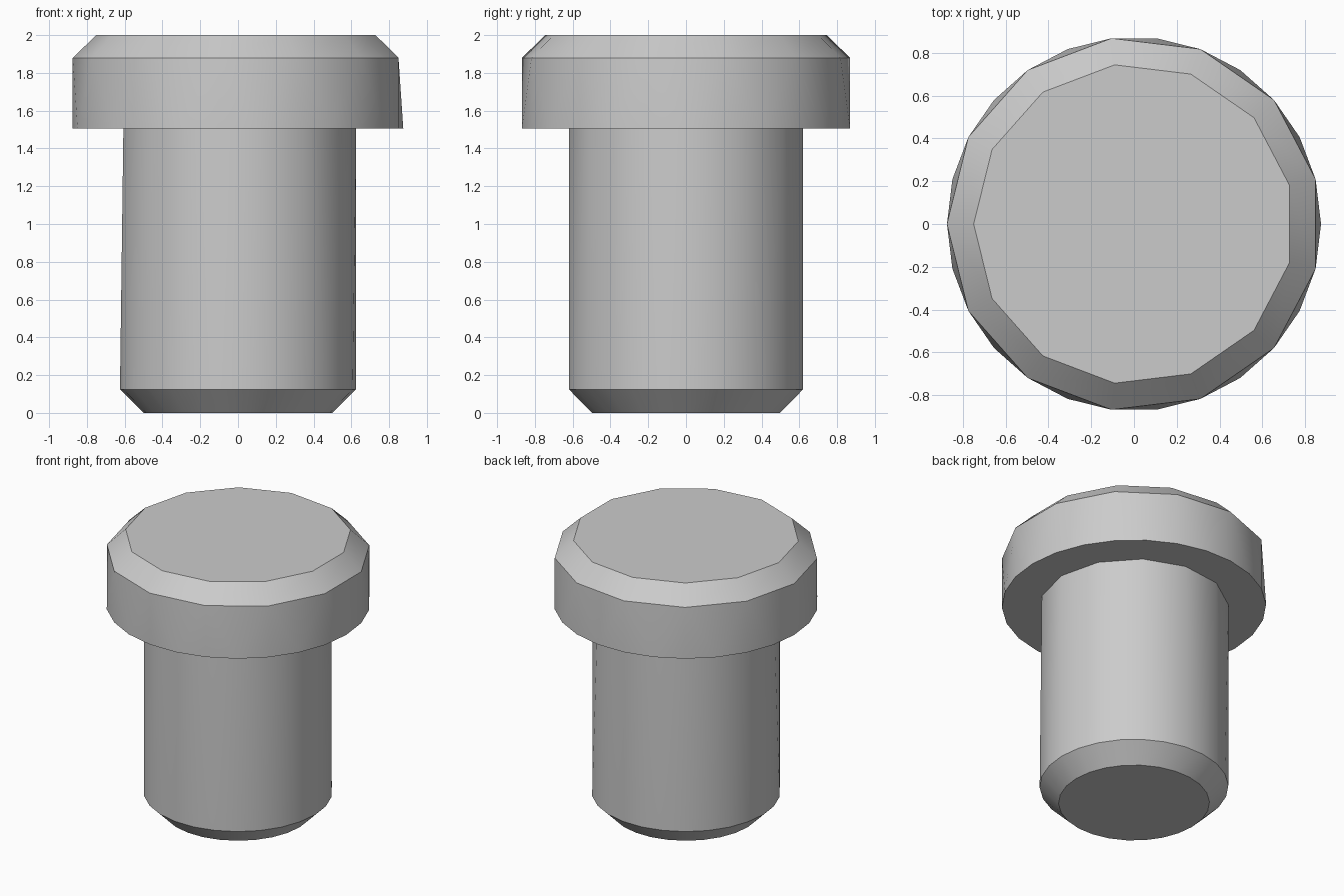
import bpy
import bmesh
from math import cos, sin, pi, radians

cube = bpy.data.objects.get("Cube")
if cube:
    bpy.data.objects.remove(cube, do_unlink=True)

SIDES = 13

grey = bpy.data.materials.new("plain grey")
grey.use_nodes = True
color = (0.6, 0.6, 0.6, 1)
grey.diffuse_color = color
grey.node_tree.nodes["Principled BSDF"].inputs["Base Color"].default_value = color


def ring(bm, count, radius, z, start):
    step = 2 * pi / count
    return [bm.verts.new((radius * cos(start + i * step),
                          radius * sin(start + i * step), z))
            for i in range(count)]


def bridge(bm, low, high):
    """Join two rings, either equal or with twice as many points below."""
    n = len(high)
    for i in range(n):
        j = (i + 1) % n
        if len(low) == n:
            bm.faces.new((low[i], low[j], high[j], high[i]))
        else:
            a, mid, b = low[2 * i], low[2 * i + 1], low[2 * j]
            bm.faces.new((a, mid, high[i]))
            bm.faces.new((mid, high[j], high[i]))
            bm.faces.new((mid, b, high[j]))


def build(name, levels, start, top_cap):
    """Stack rings given as (count, radius, height) from bottom to top."""
    bm = bmesh.new()
    rings = [ring(bm, *level, start) for level in levels]
    for low, high in zip(rings, rings[1:]):
        bridge(bm, low, high)
    bm.faces.new(rings[0][::-1])
    if top_cap:
        bm.faces.new(rings[-1])
    for face in bm.faces:
        face.smooth = True
    mesh = bpy.data.meshes.new(name)
    bm.to_mesh(mesh)
    bm.free()
    mesh.set_sharp_from_angle(angle=radians(30))
    mesh.materials.append(grey)
    obj = bpy.data.objects.new(name, mesh)
    bpy.context.collection.objects.link(obj)


# Shank with a chamfered foot, open where it meets the head
build("shank", [(2 * SIDES, 0.5, 0), (2 * SIDES, 0.625, 0.125),
                (SIDES, 0.625, 1.505)], 0, False)

# Wide head with a chamfered crown
build("head", [(2 * SIDES, 0.875, 1.505), (SIDES, 0.875, 1.88),
               (SIDES, 0.75, 2)], pi, True)
